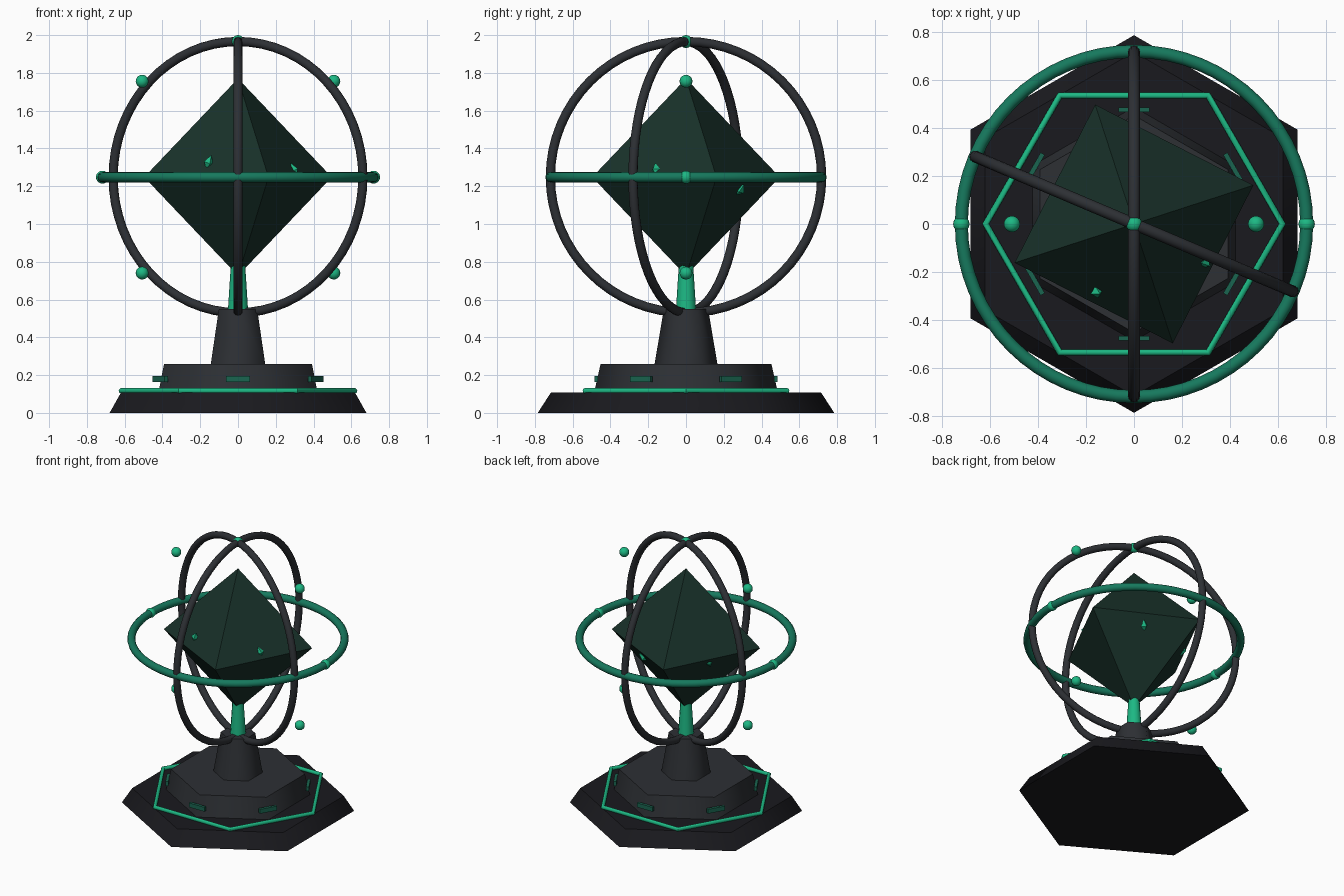
import bpy
import bmesh
from math import radians, cos, sin, pi

if "Cube" in bpy.data.objects:
    bpy.data.objects.remove(bpy.data.objects["Cube"])

CZ = 1.248   # centre height of the crystal and rings
R = 0.718    # ring radius


def mat(name, r, g, b):
    m = bpy.data.materials.new(name)
    m.diffuse_color = (r, g, b, 1)
    m.use_nodes = True
    m.node_tree.nodes["Principled BSDF"].inputs["Base Color"].default_value = m.diffuse_color
    return m


DARK = mat("dark_stone", .010, .010, .013)
METAL = mat("dark_metal", .026, .029, .034)
GLOW = mat("glow", .012, .48, .23)
RING = mat("ring_green", .008, .19, .11)
SLOT = mat("slot_green", .01, .13, .08)
CRYSTAL = mat("crystal_green", .009, .030, .022)


def finish(name, m, smooth=None):
    o = bpy.context.object
    o.name = name
    o.data.materials.append(m)
    if smooth:
        bpy.ops.object.shade_smooth_by_angle(angle=radians(smooth))
    return o


def frustum(name, m, sides, r1, r2, z1, z2, smooth):
    bpy.ops.mesh.primitive_cone_add(vertices=sides, radius1=r1, radius2=r2, depth=z2 - z1,
                                    location=(0, 0, (z1 + z2) / 2))
    return finish(name, m, smooth)


def ring(name, m, major, minor, z, rot=(0, 0, 0), seg=64, smooth=40):
    bpy.ops.mesh.primitive_torus_add(major_radius=major, minor_radius=minor, major_segments=seg,
                                     minor_segments=12, location=(0, 0, z), rotation=rot)
    return finish(name, m, smooth)


def octahedron(name, m, loc, size, rot):
    # convex hull of one point on each half axis
    bm = bmesh.new()
    for axis in range(3):
        for s in (-1, 1):
            p = [0, 0, 0]
            p[axis] = s
            bm.verts.new(p)
    bmesh.ops.convex_hull(bm, input=bm.verts[:])
    bmesh.ops.recalc_face_normals(bm, faces=bm.faces[:])
    mesh = bpy.data.meshes.new(name)
    bm.to_mesh(mesh)
    bm.free()
    mesh.materials.append(m)
    o = bpy.data.objects.new(name, mesh)
    bpy.context.collection.objects.link(o)
    o.location, o.scale, o.rotation_euler = loc, size, rot


# stepped hexagonal base (corners point front and back) and pedestal
frustum("base", DARK, 6, .785, .715, 0, .108, 53)
frustum("base_tier", METAL, 6, .487, .452, .105, .26, 65)
frustum("pedestal", METAL, 6, .167, .117, .255, .55, 65)
frustum("glow_stem", GLOW, 12, .056, .037, .5, .80, 40)

# hexagonal light strip on the base
ring("base_light_strip", GLOW, .617, .0145, .117, seg=6, smooth=35)

# six light slots around the tier
for i in range(6):
    a = radians(30 + 60 * i)
    bpy.ops.mesh.primitive_cube_add(size=1, location=(.475 * cos(a), .475 * sin(a), .18),
                                    rotation=(0, 0, a))
    finish(f"tier_slot_{i}", SLOT).scale = (.02, .127, .032)

# crystal and the four shards poking out of its faces
octahedron("crystal", CRYSTAL, (0, 0, CZ), (.522, .522, .522), (0, 0, radians(18)))
shards = [(-.155, -.283, 1.325, 15), (.295, -.16, 1.285, -15),
          (.15, .285, 1.18, 35), (-.295, .155, 1.21, 20)]
for i, (x, y, z, tilt) in enumerate(shards):
    octahedron(f"shard_{i}", GLOW, (x, y, z), (.027, .027, .042),
               (radians(tilt), radians(tilt), radians(18 + 40 * i)))

# orbit rings: one level, two upright
ring("level_ring", RING, R, .027, CZ)
ring("upright_ring_a", METAL, R, .0245, CZ, (0, pi / 2, 0))
ring("upright_ring_b", METAL, R, .0245, CZ, (pi / 2, 0, radians(-23)))

# eight orbs in an upright circle
for i in range(8):
    a = i * pi / 4
    bpy.ops.mesh.primitive_uv_sphere_add(segments=16, ring_count=10, radius=.034,
                                         location=(R * cos(a), 0, CZ + R * sin(a)))
    finish(f"orb_{i}", GLOW, 60)
